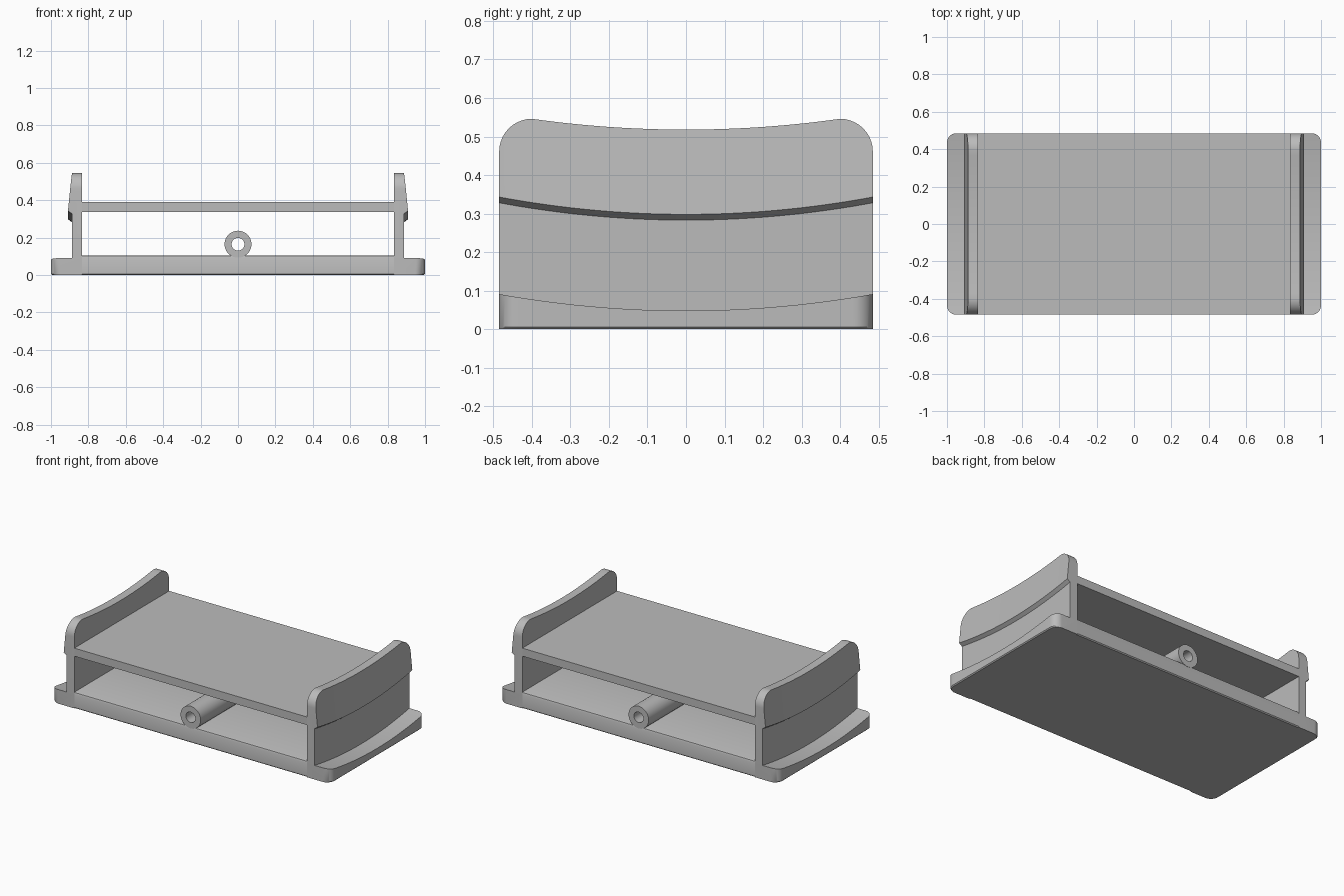
import bpy, bmesh, math

cube = bpy.data.objects.get("Cube")
if cube:
    bpy.data.objects.remove(cube, do_unlink=True)

grey = bpy.data.materials.new("plain grey")
grey.use_nodes = True
grey.diffuse_color = (0.5, 0.5, 0.5, 1)
grey.node_tree.nodes["Principled BSDF"].inputs["Base Color"].default_value = (0.5, 0.5, 0.5, 1)

HALF = 0.485    # half depth
INNER = 0.833   # inner face of the side walls


def loft(name, rings, closed=False):
    """Skin a row of matching rings; cap the ends unless closed."""
    bm = bmesh.new()
    loops = [[bm.verts.new(p) for p in ring] for ring in rings]
    n = len(loops[0])
    pairs = list(zip(loops, loops[1:]))
    if closed:
        pairs.append((loops[-1], loops[0]))
    else:
        bm.faces.new(loops[0])
        bm.faces.new(loops[-1])
    for a, b in pairs:
        for i in range(n):
            j = (i + 1) % n
            bm.faces.new((a[i], a[j], b[j], b[i]))
    bmesh.ops.recalc_face_normals(bm, faces=bm.faces[:])
    mesh = bpy.data.meshes.new(name)
    bm.to_mesh(mesh)
    bm.free()
    mesh.materials.append(grey)
    obj = bpy.data.objects.new(name, mesh)
    bpy.context.collection.objects.link(obj)
    bpy.ops.object.select_all(action="DESELECT")
    obj.select_set(True)
    bpy.context.view_layer.objects.active = obj
    bpy.ops.object.shade_smooth_by_angle(angle=math.radians(30))
    return obj


def stations(radius):
    """Depth positions, packed closely around the rounded corners."""
    flat = HALF - radius
    mid = [flat * i / 12 for i in range(-12, 13)]
    arc = [flat + radius * math.sin(math.pi / 2 * i / 10) for i in range(1, 11)]
    return [-y for y in reversed(arc)] + mid + arc


def corner_drop(y, radius):
    """How far a rounded corner falls back from its full extent."""
    d = max(0, abs(y) - (HALF - radius))
    return radius - math.sqrt(max(0, radius * radius - d * d))


def sag(y, low, high, reach=HALF):
    return low + (high - low) * min(1, abs(y) / reach) ** 2


def ledge_ring(y, side):
    x = 1 - corner_drop(y, 0.05)
    top = sag(y, 0.048, 0.091)
    pts = [(INNER, 0), (x - 0.006, 0), (x, 0.006), (x, top), (INNER, top)]
    return [(side * px, y, pz) for px, pz in pts]


def wall_ring(y, side):
    lip = sag(y, 0.283, 0.328)
    top = sag(y, 0.518, 0.546, 0.4) - corner_drop(y, 0.085)
    top_x = 0.909 - 0.1 * (top - lip - 0.015)
    pts = [(INNER, 0.02), (0.888, 0.02), (0.888, lip), (0.909, lip + 0.015),
           (top_x, top), (INNER, top)]
    return [(side * px, y, pz) for px, pz in pts]


# Curved ledges and flared side walls
for label, side in (("left", 1), ("right", -1)):
    loft(label + "_base_ledge", [ledge_ring(y, side) for y in stations(0.05)])
    loft(label + "_side_wall", [wall_ring(y, side) for y in stations(0.085)])

# Flat floor with softened long edges
half_floor = [(HALF - 0.006, 0), (HALF, 0.006), (HALF, 0.09),
              (HALF - 0.004, 0.101), (HALF - 0.015, 0.105)]
floor = half_floor + [(-y, z) for y, z in reversed(half_floor)]
loft("base_floor", [[(x, y, z) for y, z in floor] for x in (-INNER, INNER)])

# Raised shelf between the walls
shelf = [(-HALF, 0.338), (HALF, 0.338), (HALF, 0.39), (-HALF, 0.39)]
loft("upper_shelf", [[(x, y, z) for y, z in shelf] for x in (-INNER, INNER)])

# Hollow tube along the floor
tube = [(0.072, -HALF), (0.072, HALF), (0.034, HALF), (0.034, -HALF)]
angles = [math.tau * i / 48 for i in range(48)]
loft("centre_tube", [[(r * math.cos(a), y, 0.165 + r * math.sin(a)) for r, y in tube]
                     for a in angles], closed=True)
